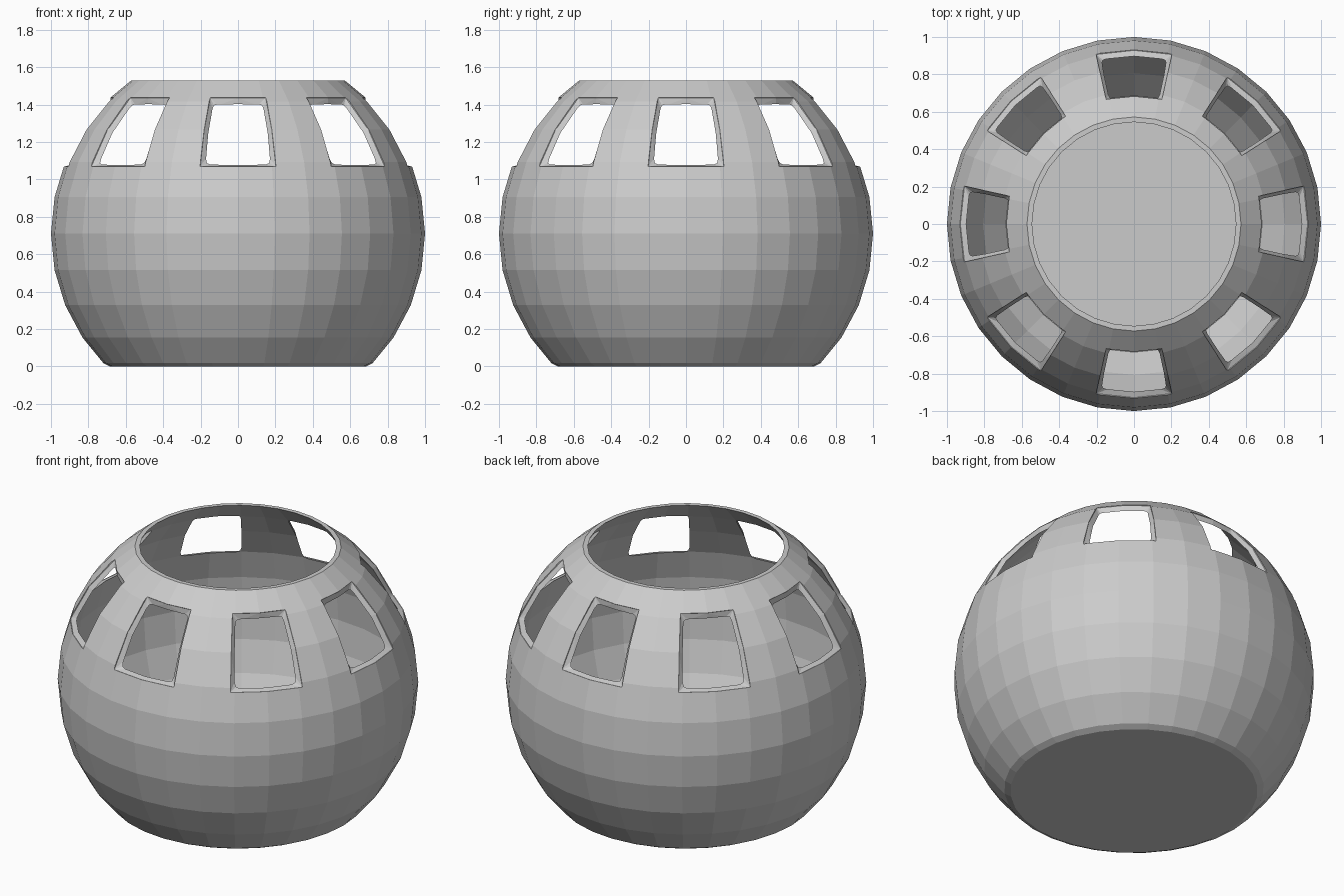
import bpy, bmesh
from math import sin, cos, radians, pi

if "Cube" in bpy.data.objects:
    bpy.data.objects.remove(bpy.data.objects["Cube"])

CZ, OUT, INN, SEG = 0.71, 1.0, 0.97, 32

mat = bpy.data.materials.new("plain_grey")
mat.diffuse_color = (0.6, 0.6, 0.6, 1)
mat.use_nodes = True
mat.node_tree.nodes["Principled BSDF"].inputs["Base Color"].default_value = mat.diffuse_color


def make_object(name, bm):
    bmesh.ops.recalc_face_normals(bm, faces=bm.faces)
    me = bpy.data.meshes.new(name)
    bm.to_mesh(me)
    bm.free()
    me.materials.append(mat)
    ob = bpy.data.objects.new(name, me)
    bpy.context.collection.objects.link(ob)
    return ob


def bridge(bm, a, b):
    n = len(a)
    for i in range(n):
        j = (i + 1) % n
        bm.faces.new((a[i], a[j], b[j], b[i]))


# Round bowl shell: lathed outer and inner profile, low-poly sphere rings
lats = [radians(11.25 * k) for k in range(-3, 5)]
profile = [(0.685, 0.0), (0.72, 0.018)]
profile += [(OUT * cos(t), CZ + OUT * sin(t)) for t in lats]
profile += [(0.572, 1.528), (0.545, 1.528)]
profile += [(INN * cos(t), CZ + INN * sin(t)) for t in reversed(lats)]
profile += [(0.685, 0.03)]
bm = bmesh.new()
rings = [[bm.verts.new((r * cos(2 * pi * i / SEG), r * sin(2 * pi * i / SEG), z))
          for i in range(SEG)] for r, z in profile]
for a, b in zip(rings, rings[1:]):
    bridge(bm, a, b)
bm.faces.new(rings[0])     # underside
bm.faces.new(rings[-1])    # inner floor
bowl = make_object("bowl_shell", bm)


# Window cutters: bevelled openings, sharp outside and rounded inside
def outline(c):
    """Square outline in -1..1 with corner size c, plus edge midpoints."""
    pts = []
    for k in range(4):
        ca, sa = cos(k * pi / 2), sin(k * pi / 2)
        for u, v in ((1, 0), (1, 1 - c), (1 - 0.29 * c, 1 - 0.29 * c), (1 - c, 1)):
            pts.append((u * ca - v * sa, u * sa + v * ca))
    return pts


def window_loop(bm, lon, radius, corner, half_lon, lat0, lat1):
    loop = []
    for u, v in outline(corner):
        a = lon + radians(u * half_lon)
        t = radians((lat0 + lat1) / 2 + v * (lat1 - lat0) / 2)
        loop.append(bm.verts.new((radius * cos(t) * cos(a),
                                  radius * cos(t) * sin(a),
                                  CZ + radius * sin(t))))
    return loop


bm = bmesh.new()
inner = (0.2, 11.1, 22.5, 45.3)
outer = (0.015, 12.6, 21.1, 46.8)
for k in range(8):
    lon = k * pi / 4
    loops = [window_loop(bm, lon, r, *s) for r, s in
             ((0.8, inner), (0.965, inner), (0.995, outer), (1.2, outer))]
    for a, b in zip(loops, loops[1:]):
        bridge(bm, a, b)
    bm.faces.new(loops[0])
    bm.faces.new(loops[-1])
bmesh.ops.triangulate(bm, faces=bm.faces)
cutter = make_object("window_cutter", bm)
cutter.hide_render = True
cutter.hide_viewport = False

mod = bowl.modifiers.new("windows", 'BOOLEAN')
mod.operation = 'DIFFERENCE'
mod.solver = 'EXACT'
mod.object = cutter
bpy.context.view_layer.objects.active = bowl
bowl.select_set(True)
bpy.ops.object.modifier_apply(modifier="windows")
bpy.data.objects.remove(cutter)
